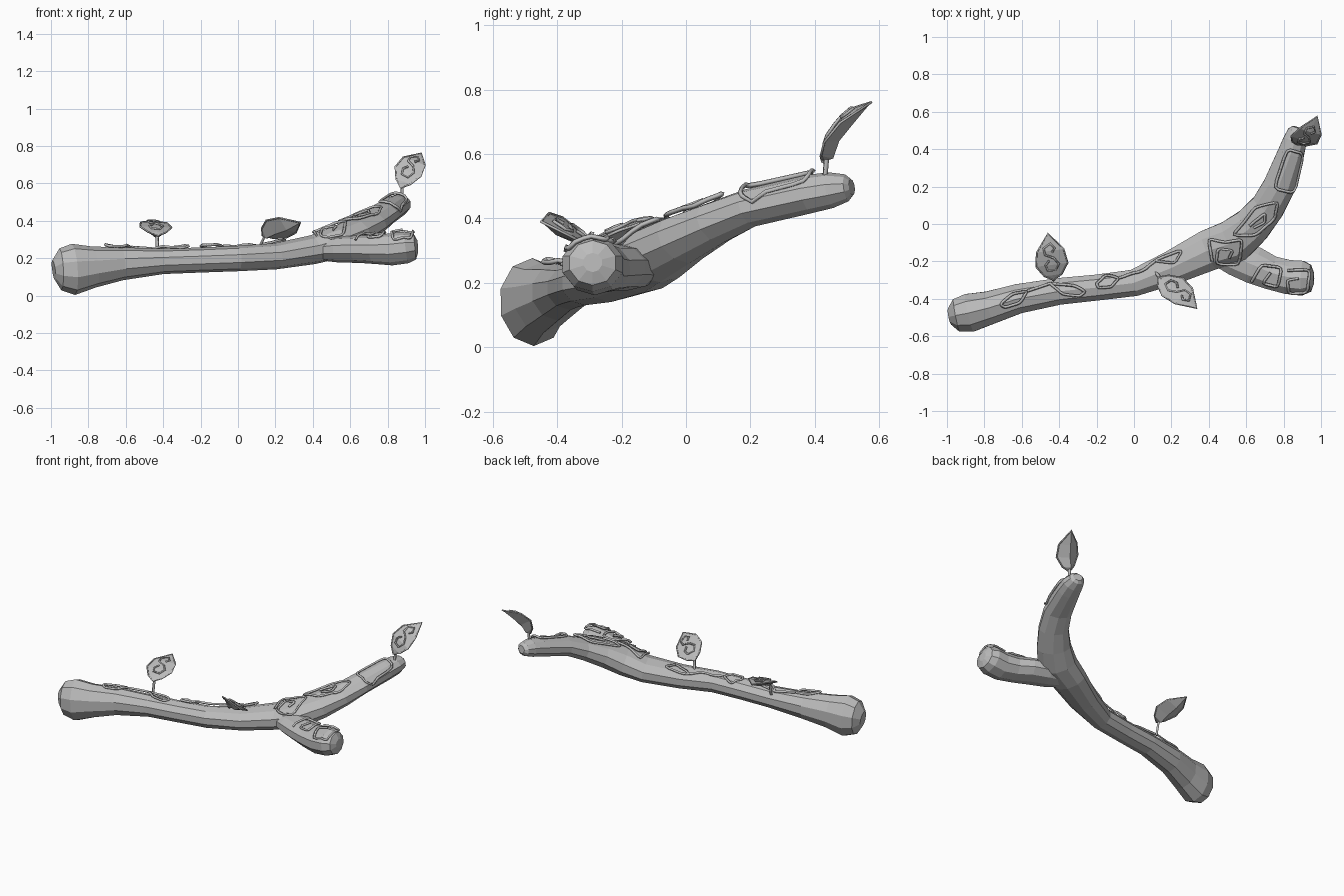
import bpy, bmesh, math
from mathutils import Vector
from mathutils.bvhtree import BVHTree

if "Cube" in bpy.data.objects:
    bpy.data.objects.remove(bpy.data.objects["Cube"])

wood = bpy.data.materials.new("grey_wood")
wood.use_nodes = True
GREY = (0.5, 0.5, 0.5, 1)
wood.diffuse_color = GREY
wood.node_tree.nodes["Principled BSDF"].inputs["Base Color"].default_value = GREY


def finish(name, bm):
    bmesh.ops.recalc_face_normals(bm, faces=bm.faces)
    me = bpy.data.meshes.new(name)
    bm.to_mesh(me)
    bm.free()
    me.materials.append(wood)
    ob = bpy.data.objects.new(name, me)
    bpy.context.collection.objects.link(ob)
    return ob


def limb(name, rows, sides=10):
    """Loft elliptical rings (x, y, z, half width, half height) along a path."""
    bm = bmesh.new()
    rings = []
    for i, (x, y, z, w, h) in enumerate(rows):
        a = Vector(rows[max(i - 1, 0)][:3])
        b = Vector(rows[min(i + 1, len(rows) - 1)][:3])
        t = (b - a).normalized()
        side = t.cross(Vector((0, 0, 1))).normalized()
        up = side.cross(t)
        ring = []
        for k in range(sides):
            ang = math.tau * (k + 0.5) / sides
            ring.append(bm.verts.new(Vector((x, y, z)) + side * w * math.cos(ang) + up * h * math.sin(ang)))
        rings.append(ring)
    for r, s in zip(rings, rings[1:]):
        for k in range(sides):
            n = (k + 1) % sides
            bm.faces.new((r[k], r[n], s[n], s[k]))
    bm.faces.new(rings[0])
    bm.faces.new(rings[-1])
    return finish(name, bm)


def vine(name, pts, closed=False, radius=0.008):
    """Thin raised cord through the given points."""
    cu = bpy.data.curves.new(name, "CURVE")
    cu.dimensions = "3D"
    cu.bevel_depth = radius
    cu.bevel_resolution = 0
    cu.use_fill_caps = True
    sp = cu.splines.new("POLY")
    sp.points.add(len(pts) - 1)
    for p, co in zip(sp.points, pts):
        p.co = (*co, 1)
    sp.use_cyclic_u = closed
    cu.materials.append(wood)
    ob = bpy.data.objects.new(name, cu)
    bpy.context.collection.objects.link(ob)
    bpy.ops.object.select_all(action="DESELECT")
    ob.select_set(True)
    bpy.context.view_layer.objects.active = ob
    bpy.ops.object.convert(target="MESH")


# Main branch with knobbed end, running into the upper fork
branch = limb("branch", [
    (-.985, -.495, .135, .045, .055), (-.95, -.488, .14, .092, .112), (-.88, -.475, .14, .108, .137),
    (-.77, -.447, .153, .093, .11), (-.62, -.4, .17, .083, .088), (-.4, -.36, .183, .075, .068),
    (-.2, -.34, .19, .073, .067), (0, -.315, .198, .075, .068), (.2, -.235, .21, .095, .07),
    (.4, -.14, .245, .115, .078), (.53, -.095, .285, .125, .088), (.63, -.01, .335, .108, .08),
    (.715, .09, .385, .095, .068), (.775, .2, .433, .09, .06), (.84, .38, .475, .074, .06),
    (.862, .45, .488, .066, .056), (.872, .5, .495, .05, .042), (.877, .515, .497, .03, .025)])

# Short lower fork, merged into the branch
fork = limb("lower_fork", [
    (.42, -.14, .24, .07, .05), (.54, -.18, .246, .1, .07), (.64, -.22, .248, .105, .073),
    (.73, -.26, .246, .095, .077), (.82, -.283, .247, .096, .086), (.9, -.29, .257, .098, .085),
    (.945, -.29, .262, .075, .07), (.962, -.29, .263, .03, .03)])
mod = branch.modifiers.new("join_fork", "BOOLEAN")
mod.operation = "UNION"
mod.solver = "EXACT"
mod.object = fork
bpy.context.view_layer.objects.active = branch
branch.select_set(True)
bpy.ops.object.modifier_apply(modifier=mod.name)
bpy.data.objects.remove(fork)

# Carved-looking cords, laid on top of the bark
bm = bmesh.new()
bm.from_mesh(branch.data)
bark = BVHTree.FromBMesh(bm)
bm.free()


def on_bark(name, outline, closed=False, steps=5):
    flat = [Vector(p) for p in outline]
    ends = flat[1:] + flat[:1] if closed else flat[1:]
    path = [a.lerp(b, k / steps) for a, b in zip(flat, ends) for k in range(steps)]
    if not closed:
        path.append(flat[-1])
    # soften the corners
    soft = [(path[i - 1] + path[i] * 2 + path[(i + 1) % len(path)]) / 4 for i in range(len(path))]
    if not closed:
        soft[0], soft[-1] = path[0], path[-1]
    pts = []
    for p in soft:
        hit, nor, _, _ = bark.ray_cast(Vector((p.x, p.y, 2)), Vector((0, 0, -1)))
        if hit:
            pts.append(hit + nor * 0.005 + Vector((0, 0, 0.008)))
    vine(name, pts, closed)


on_bark("left_loop", [(-.715, -.43), (-.65, -.375), (-.57, -.36), (-.61, -.42), (-.69, -.445)], True)
on_bark("left_vine", [(-.57, -.36), (-.45, -.32), (-.32, -.33), (-.26, -.36), (-.29, -.385),
                      (-.38, -.375), (-.45, -.32)])
on_bark("middle_loop", [(-.2, -.32), (-.15, -.275), (-.08, -.29), (-.12, -.335), (-.19, -.34)], True)
on_bark("middle_vine", [(-.08, -.29), (.05, -.25), (.13, -.19), (.26, -.14), (.22, -.21), (.12, -.2)])
on_bark("square_spiral", [(.42, -.2), (.4, -.08), (.49, -.1), (.58, -.08), (.56, -.22), (.44, -.21),
                          (.45, -.13), (.53, -.14), (.51, -.18)])
on_bark("fork_leaf_loop", [(.53, -.06), (.59, .01), (.65, .09), (.77, .12), (.75, .03), (.65, -.06)], True)
on_bark("fork_leaf_hook", [(.62, -.01), (.7, .06), (.7, .01), (.64, -.02)])
on_bark("fork_frame", [(.82, .4), (.905, .375), (.855, .165), (.75, .19)], True)
on_bark("lower_spiral", [(.63, -.305), (.68, -.22), (.79, -.235), (.77, -.335), (.69, -.315), (.73, -.26)])
on_bark("end_spiral", [(.82, -.25), (.94, -.245), (.925, -.365), (.83, -.37), (.82, -.3), (.88, -.29)])

# Leaves: (fraction along, fraction across) outline and an S-shaped scroll
HALF = [(.12, .55), (.35, 1), (.65, .85)]
SCROLL = [(.45, -.15), (.36, -.4), (.24, -.3), (.22, .2), (.36, .45), (.5, .15), (.58, -.35),
          (.72, -.4), (.8, .05), (.7, .3), (.62, .1)]


def leaf(name, root, base, tip, facing, half, bend):
    base, tip, root = Vector(base), Vector(tip), Vector(root)
    axis = tip - base
    face = Vector(facing)
    face = (face - face.project(axis)).normalized()
    across = axis.normalized().cross(face)

    def at(t, w, lift=0.0):
        arch = bend * 4 * t * (1 - t)
        return base + axis * t + across * w * half + face * (arch + lift)

    bm = bmesh.new()
    low, high = bm.verts.new(at(0, 0)), bm.verts.new(at(1, 0))
    spine = [bm.verts.new(at(t, 0, -.035)) for t, _ in HALF]
    mid = [bm.verts.new(at(t, 0, .004)) for t, _ in HALF]
    for s in (-1, 1):
        edge = [bm.verts.new(at(t, w * s)) for t, w in HALF]
        for ridge in (spine, mid):
            bm.faces.new((low, edge[0], ridge[0]))
            bm.faces.new((high, edge[-1], ridge[-1]))
            for k in range(len(HALF) - 1):
                bm.faces.new((edge[k], edge[k + 1], ridge[k + 1], ridge[k]))
    finish(name, bm)
    vine(name + "_scroll", [at(t, w, .006) for t, w in SCROLL], radius=.006)
    vine(name + "_rim", [at(t, w) for t, w in [(0, 0)] + HALF + [(1, 0)]]
         + [at(t, -w) for t, w in reversed(HALF)], True, .005)
    vine(name + "_stem", [root, base + axis * .08], radius=.009)


leaf("left_leaf", (-.43, -.3, .23), (-.43, -.3, .32), (-.46, -.05, .4), (.1, -.5, 1), .085, .02)
leaf("middle_leaf", (.11, -.25, .25), (.13, -.285, .32), (.335, -.45, .39), (.2, .75, 1), .085, .015)
leaf("fork_leaf", (.875, .43, .51), (.87, .425, .575), (.98, .575, .76), (0, -1, .77), .075, .04)
